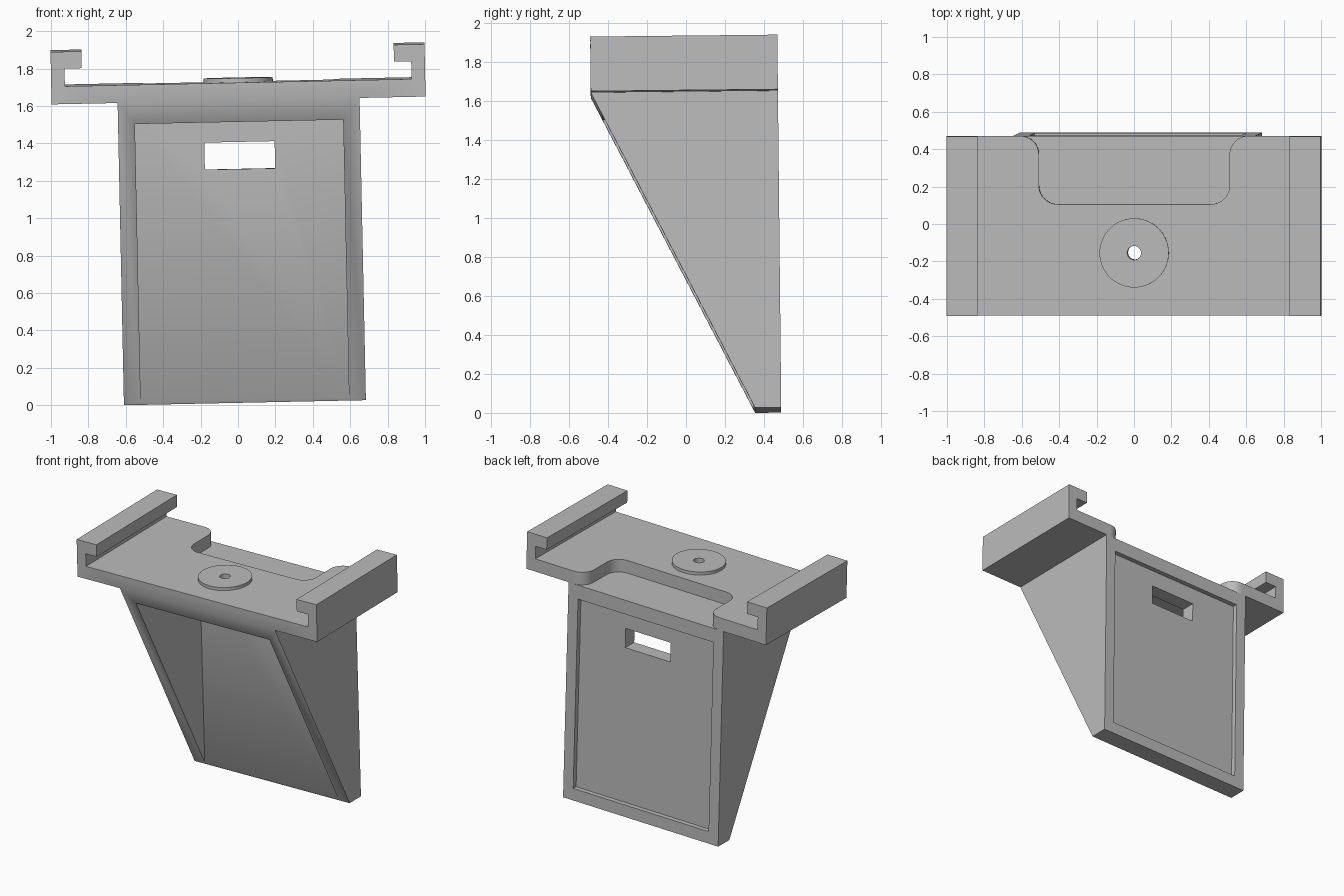
import bpy, bmesh, math
from mathutils import Matrix, Vector

cube = bpy.data.objects.get("Cube")
if cube:
    bpy.data.objects.remove(cube, do_unlink=True)

grey = bpy.data.materials.new("plain grey")
grey.use_nodes = True
colour = (0.5, 0.5, 0.5, 1)
grey.diffuse_color = colour
grey.node_tree.nodes["Principled BSDF"].inputs["Base Color"].default_value = colour

# Main dimensions
FRONT, BACK = -0.49, 0.47
PLATE_LOW, PLATE_TOP, RAIL_TOP = 1.625, 1.72, 1.905
LEG_X, INNER_X = 0.647, 0.557


def prism(name, points, start, end, place):
    """Extrude a 2D profile from start to end; place maps (a, b, depth) to xyz."""
    bm = bmesh.new()
    face = bm.faces.new([bm.verts.new(place(a, b, start)) for a, b in points])
    new = bmesh.ops.extrude_face_region(bm, geom=[face])["geom"]
    shift = Vector(place(0, 0, end)) - Vector(place(0, 0, start))
    bmesh.ops.translate(bm, vec=shift, verts=[g for g in new if isinstance(g, bmesh.types.BMVert)])
    bmesh.ops.recalc_face_normals(bm, faces=bm.faces)
    mesh = bpy.data.meshes.new(name)
    bm.to_mesh(mesh)
    bm.free()
    mesh.materials.append(grey)
    obj = bpy.data.objects.new(name, mesh)
    bpy.context.collection.objects.link(obj)
    return obj


along_y = lambda a, b, d: (a, d, b)
along_x = lambda a, b, d: (d, a, b)
along_z = lambda a, b, d: (a, b, d)


def arc(cx, cy, r, a0, a1, steps):
    angles = [math.radians(a0 + (a1 - a0) * i / steps) for i in range(steps + 1)]
    return [(cx + r * math.cos(a), cy + r * math.sin(a)) for a in angles]


def box(name, x, y0, y1, z0, z1):
    return prism(name, [(-x, z0), (x, z0), (x, z1), (-x, z1)], y0, y1, along_y)


def combine(target, tool, operation):
    mod = target.modifiers.new(tool.name, "BOOLEAN")
    mod.operation, mod.object, mod.solver = operation, tool, "EXACT"
    bpy.context.view_layer.objects.active = target
    bpy.ops.object.modifier_apply(modifier=mod.name)
    bpy.data.objects.remove(tool, do_unlink=True)


# Top plate with a hooked rail along each side
half = [(1, PLATE_LOW), (1, RAIL_TOP), (0.835, RAIL_TOP), (0.835, 1.815),
        (0.927, 1.815), (0.927, PLATE_TOP)]
profile = half + [(-x, z) for x, z in reversed(half)]
bracket = prism("bracket", profile, FRONT, BACK, along_y)

# Tapered leg below the plate
leg = prism("leg", [(FRONT, PLATE_LOW), (0.336, 0), (BACK, 0), (BACK, PLATE_LOW)],
            -LEG_X, LEG_X, along_x)
combine(bracket, leg, "UNION")

# Raised round boss
boss = prism("boss", arc(0, -0.155, 0.185, 0, 354, 59), 1.70, 1.743, along_z)
combine(bracket, boss, "UNION")

# Front hollow, back recess and window
combine(bracket, box("front_hollow", INNER_X, -1, 0.328, -0.2, 1.51), "DIFFERENCE")
combine(bracket, box("back_recess", 0.565, 0.435, 0.6, 0.09, 1.52), "DIFFERENCE")
combine(bracket, box("window", 0.188, 0.2, 0.6, 1.25, 1.395), "DIFFERENCE")

# Rounded notch at the back of the plate
side = arc(0.41, 0.205, 0.1, -90, 0, 10) + arc(0.61, BACK - 0.1, 0.1, 180, 90, 10) + [(0.61, 0.6)]
notch = prism("notch", side + [(-x, y) for x, y in reversed(side)], PLATE_LOW, 1.8, along_z)
combine(bracket, notch, "DIFFERENCE")

# Screw hole through the boss
hole = prism("hole", arc(0, -0.155, 0.037, 0, 345, 23), 1.4, 1.9, along_z)
combine(bracket, hole, "DIFFERENCE")

# Slight lean of the whole part, then rest it on the floor
pivot = Matrix.Translation((0, 0, 1.77))
lean = Matrix.Rotation(math.radians(-1.2), 4, "Y") @ Matrix.Rotation(math.radians(0.6), 4, "X")
bracket.data.transform(pivot @ lean @ pivot.inverted())
lowest = min(v.co.z for v in bracket.data.vertices)
bracket.data.transform(Matrix.Translation((0, 0, -lowest)))

bpy.ops.object.select_all(action="DESELECT")
bracket.select_set(True)
bpy.context.view_layer.objects.active = bracket
bpy.ops.object.shade_smooth_by_angle(angle=math.radians(30))
